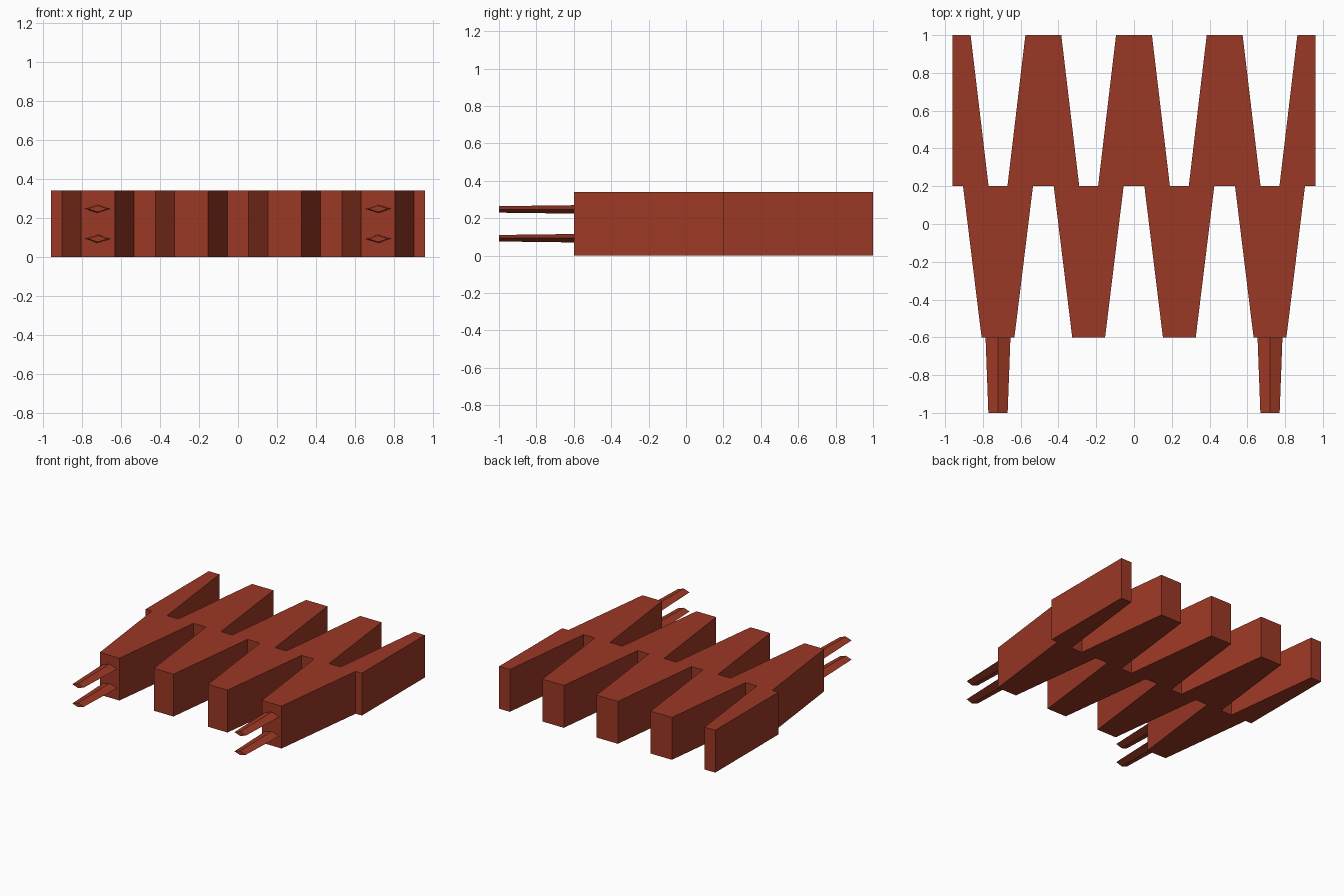
import bpy, bmesh
from mathutils import Matrix

cube = bpy.data.objects.get("Cube")
if cube:
    bpy.data.objects.remove(cube, do_unlink=True)

COLOR = (0.33, 0.04, 0.018, 1)
brick = bpy.data.materials.new("brick_red")
brick.use_nodes = True
brick.diffuse_color = COLOR
bsdf = brick.node_tree.nodes["Principled BSDF"]
bsdf.inputs["Base Color"].default_value = COLOR
bsdf.inputs["Roughness"].default_value = 0.8

PITCH, HEIGHT = 0.48, 0.34
BACK, WAIST, FRONT, TIP = 1.0, 0.2, -0.6, -1.0


def finish(name, bm):
    bmesh.ops.recalc_face_normals(bm, faces=bm.faces[:])
    mesh = bpy.data.meshes.new(name)
    bm.to_mesh(mesh)
    bm.free()
    mesh.materials.append(brick)
    obj = bpy.data.objects.new(name, mesh)
    bpy.context.collection.objects.link(obj)
    return obj


def zigzag_body():
    # Outline: front teeth left to right, then back teeth right to left
    pts = [(-2 * PITCH, WAIST)]
    for i in range(4):
        x = (i - 1.5) * PITCH
        pts += [(x - 0.185, WAIST), (x - 0.087, FRONT),
                (x + 0.087, FRONT), (x + 0.185, WAIST)]
    pts += [(2 * PITCH, WAIST), (2 * PITCH, BACK)]
    for i in range(4):
        x = (1.5 - i) * PITCH
        pts += [(x + 0.145, BACK), (x + 0.05, WAIST),
                (x - 0.05, WAIST), (x - 0.145, BACK)]
    pts.append((-2 * PITCH, BACK))
    bm = bmesh.new()
    face = bm.faces.new([bm.verts.new((x, y, 0)) for x, y in pts])
    new = bmesh.ops.extrude_face_region(bm, geom=[face])["geom"]
    top = [v for v in new if isinstance(v, bmesh.types.BMVert)]
    bmesh.ops.translate(bm, verts=top, vec=(0, 0, HEIGHT))
    return finish("toothed_body", bm)


def prong(name, x, z):
    # Tapered bar with a flat diamond section
    bm = bmesh.new()
    bmesh.ops.create_cone(bm, cap_ends=True, segments=4,
                          radius1=0.066, radius2=0.051, depth=FRONT - TIP,
                          matrix=Matrix.Rotation(1.5707963, 4, 'X'))
    for v in bm.verts:
        v.co.z *= 0.34
    obj = finish(name, bm)
    obj.location = (x, (FRONT + TIP) / 2, z)


zigzag_body()
for side, sx in (("left", 1), ("right", -1)):
    for level, sz in (("upper", 1), ("lower", -1)):
        prong(f"{side}_{level}_prong", sx * 1.5 * PITCH, HEIGHT / 2 + sz * 0.077)
